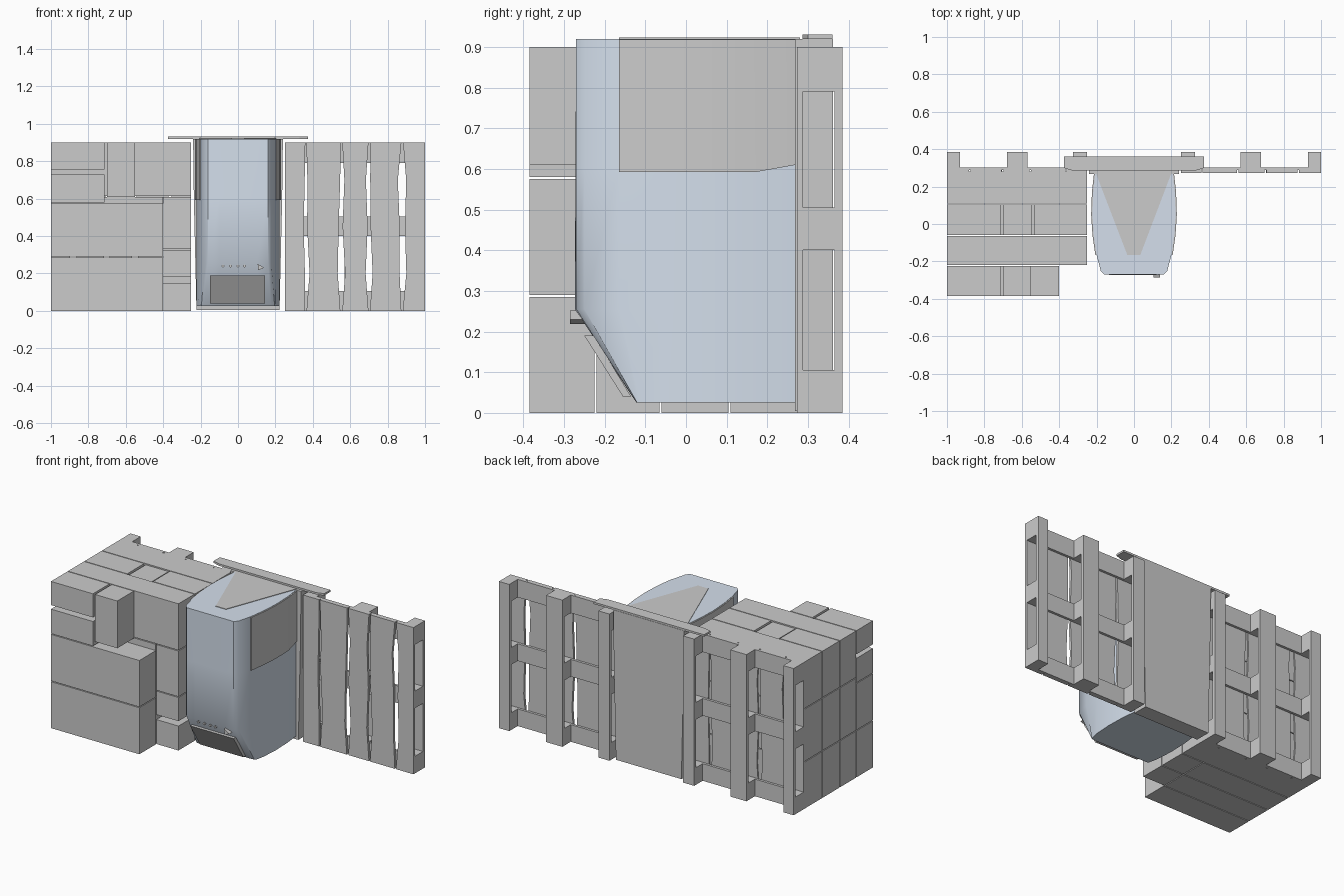
import bpy, bmesh, math, random
from mathutils import Vector

if "Cube" in bpy.data.objects:
    bpy.data.objects.remove(bpy.data.objects["Cube"])

random.seed(4)


def make(name, bm, mat=None, smooth=False, mirror=False):
    bmesh.ops.recalc_face_normals(bm, faces=bm.faces)
    me = bpy.data.meshes.new(name)
    bm.to_mesh(me)
    bm.free()
    ob = bpy.data.objects.new(name, me)
    bpy.context.collection.objects.link(ob)
    if mat:
        me.materials.append(mat)
    if mirror:
        ob.modifiers.new("Mirror", 'MIRROR')
    if smooth:
        bpy.ops.object.select_all(action='DESELECT')
        ob.select_set(True)
        bpy.context.view_layer.objects.active = ob
        bpy.ops.object.shade_smooth_by_angle(angle=math.radians(35))
    return ob


def add_box(bm, x, y, z):
    loft(bm, [[Vector((a, b, c)) for a, b in
               ((x[0], y[0]), (x[1], y[0]), (x[1], y[1]), (x[0], y[1]))] for c in z])


def loft(bm, rings):
    """Skin a list of equal point rings and cap both ends."""
    vs = [[bm.verts.new(p) for p in r] for r in rings]
    n = len(rings[0])
    for a, b in zip(vs, vs[1:]):
        for i in range(n):
            j = (i + 1) % n
            bm.faces.new((a[i], a[j], b[j], b[i]))
    bm.faces.new(vs[0])
    bm.faces.new(vs[-1])


def boxes(name, items, **kw):
    bm = bmesh.new()
    for it in items:
        add_box(bm, *it)
    return make(name, bm, **kw)


blue = bpy.data.materials.new("pale_blue")
blue.diffuse_color = (0.66, 0.74, 0.84, 1)
blue.use_nodes = True
blue.node_tree.nodes["Principled BSDF"].inputs["Base Color"].default_value = blue.diffuse_color

# Stacked blocks on the left: rows from back to front
r0, r1, r2, r3 = (.11, .28), (-.06, .105), (-.22, -.065), (-.385, -.225)
boxes("block_row_back", [((-1, -.25), r0, z) for z in ((0, .285), (.29, .61), (.615, .9))])
boxes("block_row_inner", [
    ((-1, -.405), r1, (0, .285)), ((-.4, -.25), r1, (0, .285)),
    ((-1, -.25), r1, (.29, .61)),
    ((-1, -.71), r1, (.615, .9)), ((-.70, -.545), r1, (.615, .895)),
    ((-.535, -.25), r1, (.615, .9))])
boxes("block_row_middle", [
    ((-1, -.405), r2, (0, .285)), ((-1, -.405), r2, (.29, .61)),
    ((-.4, -.25), r2, (0, .15)), ((-.4, -.25), r2, (.18, .325)),
    ((-.4, -.25), r2, (.33, .61)), ((-1, -.25), r2, (.615, .9))])
boxes("block_row_front", [
    ((-1, -.4), r3, (0, .285)), ((-1, -.4), r3, (.29, .575)),
    ((-1, -.715), r3, (.58, .73)), ((-1, -.715), r3, (.755, .9)),
    ((-.70, -.55), r3, (.61, .9))])

# Pallets standing behind, one each side
post_x = ((.25, .325), (.57, .68), (.93, 1.0))
rail_z = ((0, .105), (.40, .505), (.79, .90))
boxes("pallet_back_board", [(x, (.365, .385), (0, .9)) for x in post_x], mirror=True)
boxes("pallet_spacer", [(x, (.303, .365), z) for x in post_x for z in rail_z], mirror=True)
boxes("pallet_rail", [((.25, 1), (.288, .303), z) for z in rail_z], mirror=True)

# Weathered planks with uneven edges
bm = bmesh.new()
for a, b in ((.25, .36), (.365, .55), (.555, .70), (.705, .875), (.88, 1.0)):
    levels = []
    for z in (0, .2, .45, .7, .9):
        k = .022 if 0 < z < .9 else .003
        l = a if a == .25 else a + random.uniform(0, k)
        r = b if b == 1.0 else b - random.uniform(0, k)
        levels.append([Vector(p) for p in
                       ((l, .273, z), (r, .273, z), (r, .288, z), (l, .288, z))])
    loft(bm, levels)
make("pallet_plank", bm, mirror=True)

# Back board of the cabinet, slightly wider at the top
bm = bmesh.new()
loft(bm, [[Vector((sx * w, y, z)) for sx, y in ((-1, .268), (1, .268), (1, .362), (-1, .362))]
          for w, z in ((.222, .005), (.236, .6), (.24, .92))])
make("cabinet_back_board", bm)

# Top cap with rounded front corners
bm = bmesh.new()
cap = [(-.375, .36), (-.375, .30), (-.33, .286), (.33, .286), (.375, .30), (.375, .36)]
loft(bm, [[Vector((x, y, z)) for x, y in cap] for z in (.919, .931)])
make("top_cap", bm)

# Cabinet body: curved plan, sloping cut at the front bottom
half = [(.10, -.273), (.16, -.27), (.178, -.25), (.20, -.165), (.215, -.06),
        (.222, .05), (.218, .17), (.207, .27)]
plan = half + [(-x, y) for x, y in reversed(half)]
bm = bmesh.new()
rings = []
for front, z in ((-.122, .025), (-.275, .255), (-.272, .6), (-.27, .92)):
    rings.append([Vector((x, max(y, front), z)) for x, y in plan])
# keep clamped points on the lower ring apart
for p, (x, y) in zip(rings[0], plan):
    if y < -.122:
        p.y = -.122 + (y + .273) * .08
        p.x = math.copysign(min(.203, abs(x) * 1.1), x)
loft(bm, rings)
make("cabinet_body", bm, blue, smooth=True)

# Grey curved panels on the upper sides
bm = bmesh.new()
strip = half[3:]
section = []
for x, y in strip:
    low = .61 if y > .2 else .592
    section.append([Vector(p) for p in ((x - .004, y, low), (x + .007, y, low),
                                        (x + .007, y, .918), (x - .004, y, .918))])
loft(bm, section)
make("side_panel", bm, smooth=True, mirror=True)

# Tapered plate on top
bm = bmesh.new()
tri = [(-.207, .28), (-.036, -.165), (.034, -.165), (.203, .28)]
loft(bm, [[Vector((x, y, z)) for x, y in tri] for z in (.915, .923)])
make("top_plate", bm)

# Outlet flap on the sloping front
bm = bmesh.new()
flap = [(-.25, .19), (-.155, .04), (-.135, .04), (-.226, .19)]
loft(bm, [[Vector((x, y, z)) for y, z in flap] for x in (-.15, .145)])
make("outlet_flap", bm)

# Little buttons and a pointed tag
bm = bmesh.new()
for x in (-.08, -.04, 0, .035):
    loft(bm, [[Vector((x + .009 * math.cos(i * math.pi / 2), y,
                       .24 + .009 * math.sin(i * math.pi / 2))) for i in range(4)]
              for y in (-.274, -.26)])
make("buttons", bm)
bm = bmesh.new()
loft(bm, [[Vector((x, y, z)) for x, z in ((.105, .252), (.14, .23), (.108, .218))]
          for y in (-.285, -.25)])
make("pointed_tag", bm)
